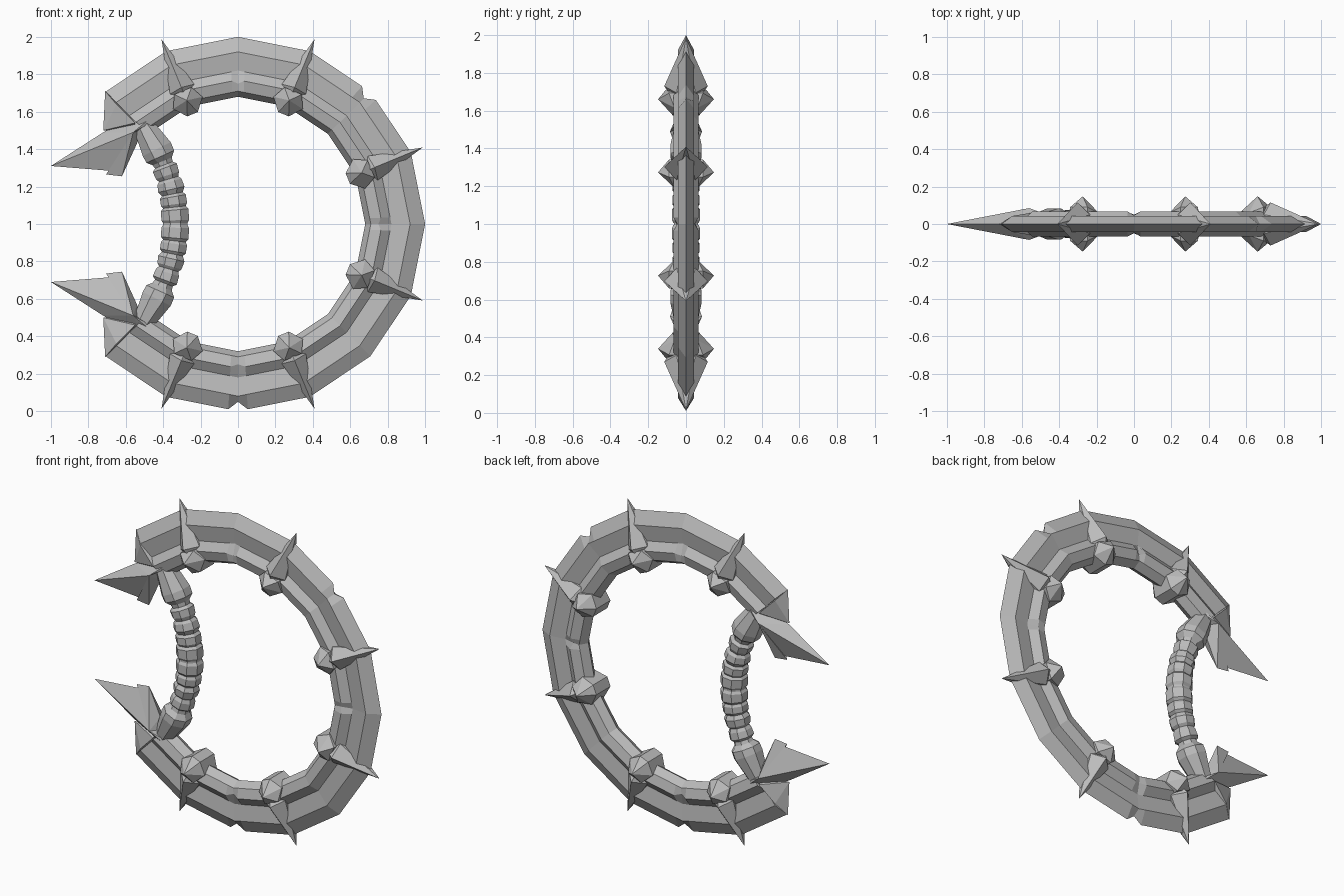
import bpy, bmesh
from math import sin, cos, pi, radians
from mathutils import Vector

cube = bpy.data.objects.get("Cube")
if cube:
    bpy.data.objects.remove(cube)

mat = bpy.data.materials.new("stone grey")
mat.use_nodes = True
GREY = (0.5, 0.5, 0.5, 1)
mat.diffuse_color = GREY
mat.node_tree.nodes["Principled BSDF"].inputs["Base Color"].default_value = GREY


def finish(bm, name):
    bmesh.ops.recalc_face_normals(bm, faces=bm.faces[:])
    mesh = bpy.data.meshes.new(name)
    bm.to_mesh(mesh)
    bm.free()
    mesh.materials.append(mat)
    obj = bpy.data.objects.new(name, mesh)
    bpy.context.scene.collection.objects.link(obj)
    return obj


def hull(name, points):
    bm = bmesh.new()
    for p in points:
        bm.verts.new(p)
    res = bmesh.ops.convex_hull(bm, input=bm.verts[:])
    loose = {v for v in res["geom_interior"] if isinstance(v, bmesh.types.BMVert)}
    bmesh.ops.delete(bm, geom=list(loose), context='VERTS')
    return finish(bm, name)


def bridge(name, loops):
    """Skin a row of closed cross-sections and cap both ends."""
    bm = bmesh.new()
    rows = [[bm.verts.new(p) for p in loop] for loop in loops]
    n = len(rows[0])
    for a, b in zip(rows, rows[1:]):
        for i in range(n):
            j = (i + 1) % n
            bm.faces.new((a[i], a[j], b[j], b[i]))
    bm.faces.new(rows[0])
    bm.faces.new(rows[-1])
    return finish(bm, name)


def polar(angle, r, t, y):
    """Ring position: radius r, sideways offset t, depth y."""
    c, s = cos(radians(angle)), sin(radians(angle))
    return Vector((r * c - t * s, y, 1 + r * s + t * c))


# Ring: open band with a grooved profile (radius, half depth)
profile = [(1, 0), (.92, .043), (.82, .03), (.77, .066), (.71, .05), (.68, 0)]
outer_nicks = {45: 3, -90: 3}
side_nicks = {90: 2.5, 0: 2.5, -90: 3}
stations = {-135 + 22.5 * i: None for i in range(13)}
for a, w in list(outer_nicks.items()) + list(side_nicks.items()):
    stations[a - w] = stations[a + w] = None
loops = []
for a in sorted(stations):
    off = (a + 11.25) % 22.5 - 11.25
    flat = cos(radians(11.25)) / cos(radians(11.25 - abs(off)))
    half = []
    for k, (r, y) in enumerate(profile):
        r *= flat
        if k == 0 and a in outer_nicks:
            r -= .05
        if k == 3 and a in side_nicks:
            r, y = r - .02, y - .02
        half.append((r, y))
    loop = half + [(r, -y) for r, y in half[-2:0:-1]]
    loops.append([polar(a, r, 0, y) for r, y in loop])
bridge("ring", loops)

# Spikes and the studs beneath them
for a in (22.5, 67.5, 112.5, -22.5, -67.5, -112.5):
    spike = [(1.068, 0, 0)]
    stud = [(.64, 0, 0)]
    for s in (1, -1):
        spike += [(.79, 0, s * .115), (.72, 0, s * .07)]
        spike += [(.78, s * .07, s * y) for y in (.05, -.05)]
        stud += [(.715, 0, s * .148)]
        for t in (1, -1):
            stud += [(.77, t * .05, s * .09), (.7, t * .085, s * .06),
                     (.635, t * .03, s * .07)]
    hull("spike", [polar(a, *p) for p in spike])
    hull("stud", [polar(a, *p) for p in stud])

# Ring ends and claws, mirrored top and bottom
claw = [(-1, .31), (-.72, .49), (-.5, .61), (-.33, .68), (-.36, .6),
        (-.52, .5), (-.54, .43), (-.62, .255), (-.705, .265), (-.69, .285)]
end = [(-.71, 0, .71), (-.65, .043, .64), (-.58, .03, .58), (-.55, .06, .54),
       (-.72, 0, .5), (-.55, 0, .5)]
for m, where in ((1, "upper"), (-1, "lower")):
    hull(where + "_ring_end",
         [(x, s * y, 1 + m * z) for x, y, z in end for s in (1, -1)])
    bm = bmesh.new()
    rim = [bm.verts.new((x, 0, 1 + m * z)) for x, z in claw]
    for s in (1, -1):
        ridge = bm.verts.new((-.56, s * .085, 1 + m * .49))
        for v, w in zip(rim, rim[1:] + rim[:1]):
            bm.faces.new((v, w, ridge))
    finish(bm, where + "_claw")

# Grip: knobbly bowed bar (height from the middle, radius)
knobs = [(.005, .07), (.02, .08), (.075, .08), (.09, .066), (.105, .076),
         (.145, .076), (.16, .062), (.185, .078), (.225, .072), (.24, .058),
         (.26, .07), (.3, .074), (.315, .055), (.335, .06), (.36, .088),
         (.4, .09), (.53, .06)]
path = [(-z, r) for z, r in reversed(knobs)] + knobs
loops = []
for z, r in path:
    centre = Vector((-.335 - .62 * z * z, 0, 1 + z))
    along = Vector((-1.24 * z, 0, 1)).normalized()
    side = Vector((along.z, 0, -along.x))
    loops.append([centre + r * (side * cos(k * pi / 4 + pi / 8)
                  + Vector((0, 1, 0)) * sin(k * pi / 4 + pi / 8)) for k in range(8)])
bridge("grip", loops)
